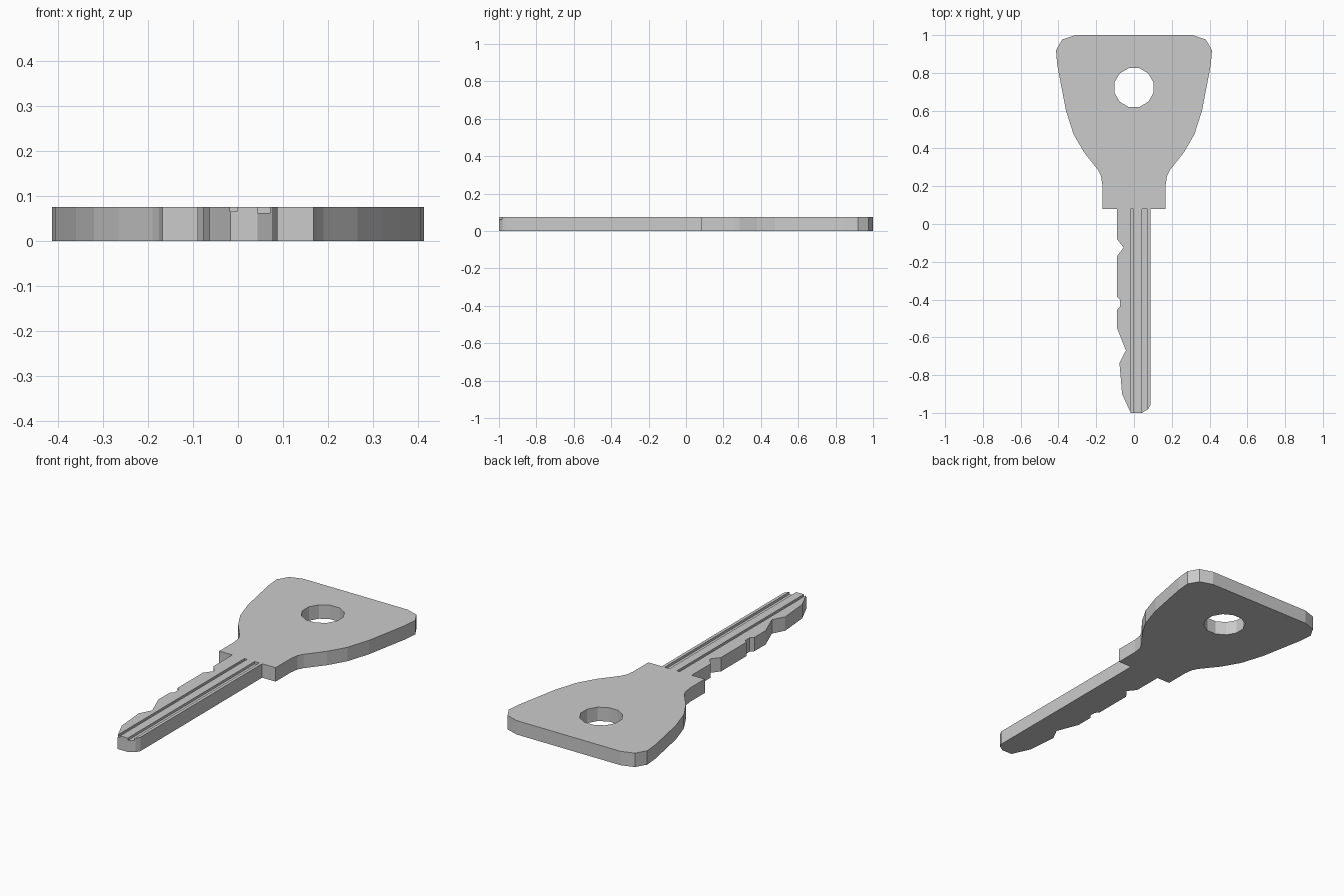
import bpy, bmesh, math

if "Cube" in bpy.data.objects:
    bpy.data.objects.remove(bpy.data.objects["Cube"])

THICK = 0.075


def prism(name, points, z0, z1):
    """Extrude a flat outline between two heights."""
    bm = bmesh.new()
    face = bm.faces.new([bm.verts.new((x, y, z0)) for x, y in points])
    ext = bmesh.ops.extrude_face_region(bm, geom=[face])
    for v in ext["geom"]:
        if isinstance(v, bmesh.types.BMVert):
            v.co.z = z1
    bmesh.ops.recalc_face_normals(bm, faces=bm.faces)
    mesh = bpy.data.meshes.new(name)
    bm.to_mesh(mesh)
    bm.free()
    obj = bpy.data.objects.new(name, mesh)
    bpy.context.collection.objects.link(obj)
    return obj


def cut(target, cutter):
    """Subtract the cutter and remove it."""
    mod = target.modifiers.new("cut", "BOOLEAN")
    mod.operation = "DIFFERENCE"
    mod.solver = "EXACT"
    mod.object = cutter
    cutter.hide_render = True
    bpy.context.view_layer.objects.active = target
    bpy.ops.object.modifier_apply(modifier=mod.name)
    bpy.data.objects.remove(cutter)


# Right half of the handle, top to shoulder
bow = [(0.31, 1.0), (0.38, 0.977), (0.413, 0.92), (0.406, 0.84), (0.36, 0.60),
       (0.32, 0.475), (0.265, 0.38), (0.19, 0.285), (0.175, 0.255),
       (0.168, 0.21), (0.168, 0.08)]

# Blade: straight back, tip, then the toothed side
blade = [(0.088, 0.08), (0.088, -0.957), (0.075, -0.98), (0.043, -1.0),
         (-0.017, -1.0), (-0.063, -0.90), (-0.077, -0.735), (-0.043, -0.67),
         (-0.09, -0.55), (-0.09, -0.455), (-0.074, -0.437), (-0.074, -0.40),
         (-0.09, -0.385), (-0.09, -0.17), (-0.055, -0.125), (-0.09, -0.08),
         (-0.09, 0.08)]

outline = bow + blade + [(-x, y) for x, y in reversed(bow)]
key = prism("key", outline, 0, THICK)

# Ring hole, twelve sided
r = 0.103 / math.cos(math.pi / 12)
hole = [(r * math.cos(math.radians(15 + 30 * i)),
         0.722 + r * math.sin(math.radians(15 + 30 * i))) for i in range(12)]
cut(key, prism("hole_cutter", hole, -0.1, 0.2))

# Two lengthwise grooves in the top of the blade
for x0, x1, floor in ((-0.018, -0.002, 0.065), (0.043, 0.071, 0.062)):
    groove = [(x0, -1.1), (x1, -1.1), (x1, 0.08), (x0, 0.08)]
    cut(key, prism("groove_cutter", groove, floor, 0.2))
